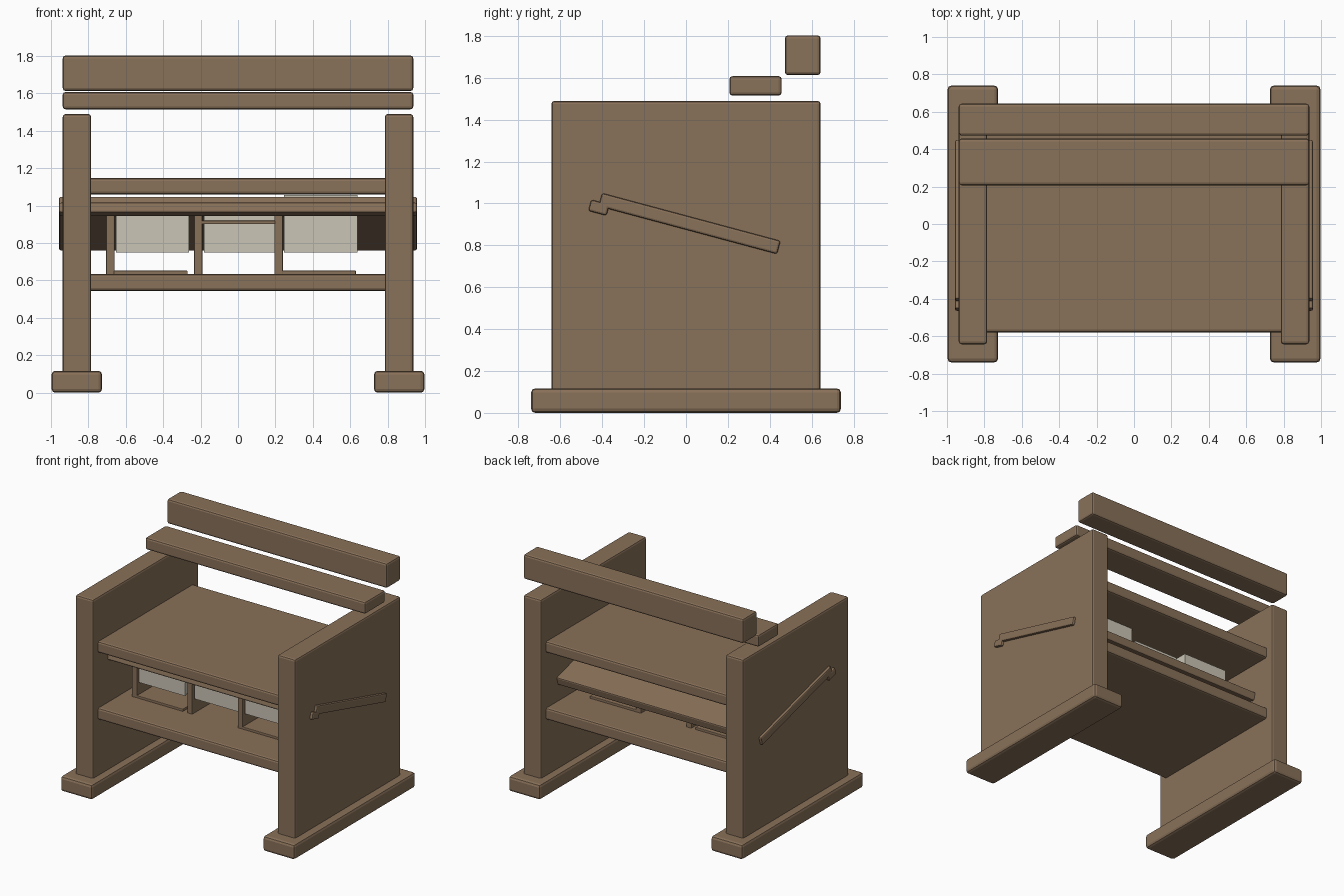
import bpy, bmesh, math
from mathutils import Vector

cube = bpy.data.objects.get("Cube")
if cube:
    bpy.data.objects.remove(cube, do_unlink=True)


def material(name, color):
    m = bpy.data.materials.new(name)
    m.use_nodes = True
    m.diffuse_color = (*color, 1)
    m.node_tree.nodes["Principled BSDF"].inputs["Base Color"].default_value = (*color, 1)
    return m


wood = material("brown wood", (0.25, 0.165, 0.1))
paper = material("pale paper", (0.6, 0.56, 0.47))


def finish(name, bm, mat, bevel):
    bmesh.ops.recalc_face_normals(bm, faces=bm.faces)
    mesh = bpy.data.meshes.new(name)
    bm.to_mesh(mesh)
    bm.free()
    mesh.materials.append(mat)
    ob = bpy.data.objects.new(name, mesh)
    bpy.context.collection.objects.link(ob)
    if bevel:
        mod = ob.modifiers.new("rounded edges", "BEVEL")
        mod.width = bevel
        mod.segments = 2
    return ob


def box(name, x, y, z, bevel=0.015, mat=wood):
    """Box from its (min, max) extents, with an origin at its centre."""
    bm = bmesh.new()
    bmesh.ops.create_cube(bm, size=1)
    bmesh.ops.scale(bm, vec=Vector([b - a for a, b in (x, y, z)]), verts=bm.verts)
    ob = finish(name, bm, mat, bevel)
    ob.location = [(a + b) / 2 for a, b in (x, y, z)]
    return ob


def prism(name, x0, x1, outline, mat, bevel=0):
    """Side outline in (y, z), extruded from x0 to x1."""
    bm = bmesh.new()
    face = bm.faces.new([bm.verts.new((x0, y, z)) for y, z in outline])
    ext = bmesh.ops.extrude_face_region(bm, geom=[face])
    moved = [v for v in ext["geom"] if isinstance(v, bmesh.types.BMVert)]
    bmesh.ops.translate(bm, vec=(x1 - x0, 0, 0), verts=moved)
    return finish(name, bm, mat, bevel)


# Side panels and feet
for side, s in (("left", 1), ("right", -1)):
    box(side + "_panel", sorted((s * 0.785, s * 0.937)), (-0.643, 0.643), (0.1, 1.49))
    box(side + "_foot", sorted((s * 0.727, s * 0.997)), (-0.74, 0.74), (0, 0.117), 0.02)

# Horizontal shelves
box("upper_shelf", (-0.8, 0.8), (-0.58, 0.58), (1.06, 1.147))
box("lower_shelf", (-0.8, 0.8), (-0.58, 0.58), (0.545, 0.635))

# Top rails
box("upper_rail", (-0.937, 0.937), (0.472, 0.643), (1.613, 1.803))
box("lower_rail", (-0.937, 0.937), (0.207, 0.457), (1.515, 1.608))

# Sloped board and its front lip, running through the panels
tilt = math.radians(-15)
board = box("sloped_board", (-0.957, 0.957), (-0.415, 0.467), (0.872, 0.937), 0.01)
board.location = (0, 0.017, 0.904)
board.rotation_euler.x = tilt
lip = box("sloped_board_lip", (-0.957, 0.957), (-0.46, -0.37), (0.95, 1.005), 0.01)
lip.location = (0, -0.416, 0.98)
lip.rotation_euler.x = tilt

# Pigeonholes: divider, floor plate and paper stack in each bay
for i, (x, top) in enumerate(((-0.705, 1.035), (-0.235, 0.97), (0.195, 1.058))):
    n = str(i + 1)
    prism("divider_" + n, x, x + 0.045,
          [(-0.285, 0.63), (0.27, 0.63), (0.27, 0.82), (-0.285, 0.96)], wood, 0.005)
    box("bay_floor_" + n, (x + 0.04, x + 0.435), (-0.285, 0.27),
        (0.625, 0.634 if i == 1 else 0.653), 0.004)
    left = x + 0.052
    prism("paper_stack_" + n, left, left + 0.392,
          [(-0.27, 0.75), (0.27, 0.94), (0.27, top), (-0.27, top)], paper)
box("bay_rail", (-0.2, 0.2), (-0.285, -0.265), (0.902, 0.92), 0.004)
